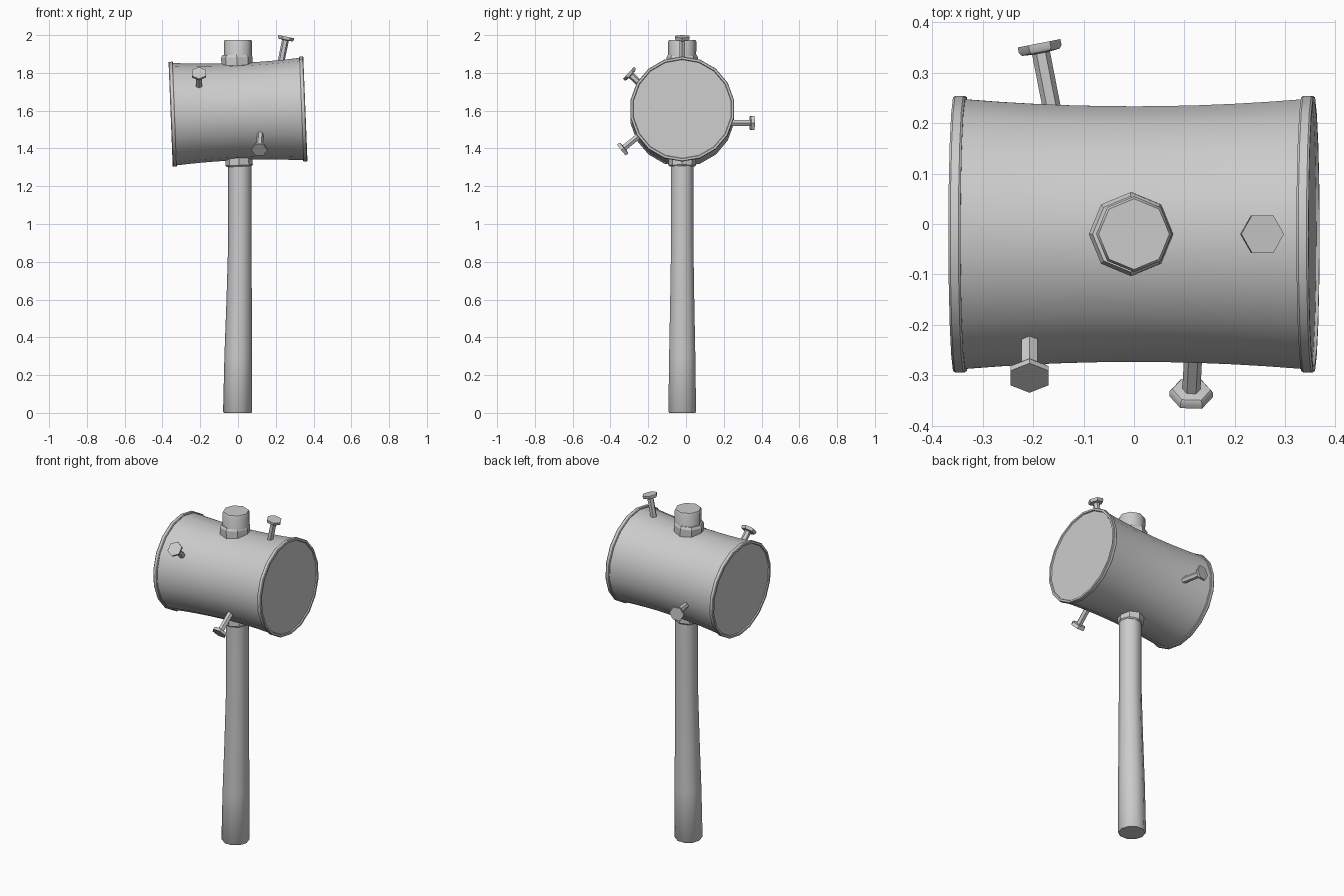
import bpy, bmesh, math
from mathutils import Matrix, Vector

if "Cube" in bpy.data.objects:
    bpy.data.objects.remove(bpy.data.objects["Cube"])


def lathe(name, rings, sides, matrix=None, angle=30, spin=0.0):
    """Closed solid from rings (radius, height, x offset) around local z."""
    bm = bmesh.new()
    loops = []
    for r, h, off in rings:
        loops.append([bm.verts.new((off + r * math.cos(spin + 2 * math.pi * i / sides),
                                    r * math.sin(spin + 2 * math.pi * i / sides), h))
                      for i in range(sides)])
    for a, b in zip(loops, loops[1:]):
        for i in range(sides):
            j = (i + 1) % sides
            bm.faces.new((a[i], a[j], b[j], b[i]))
    bm.faces.new(loops[0][::-1])
    bm.faces.new(loops[-1])
    bmesh.ops.recalc_face_normals(bm, faces=bm.faces)
    mesh = bpy.data.meshes.new(name)
    bm.to_mesh(mesh)
    bm.free()
    obj = bpy.data.objects.new(name, mesh)
    bpy.context.collection.objects.link(obj)
    if matrix:
        obj.matrix_world = matrix
    bpy.ops.object.select_all(action='DESELECT')
    obj.select_set(True)
    bpy.context.view_layer.objects.active = obj
    bpy.ops.object.shade_smooth_by_angle(angle=math.radians(angle))
    return obj


def frame(origin, z_dir, x_hint):
    """Placement with local z along z_dir and local x near x_hint."""
    z = Vector(z_dir).normalized()
    y = z.cross(Vector(x_hint)).normalized()
    x = y.cross(z)
    m = Matrix((x, y, z)).transposed().to_4x4()
    m.translation = origin
    return m


Y = -0.02
tilt = math.radians(2.3)
axis = Vector((math.cos(tilt), 0, math.sin(tilt)))
up = Vector((-math.sin(tilt), 0, math.cos(tilt)))
centre = Vector((0, Y, 1.595))
head_frame = frame(centre, axis, up)

# Barrel head: gently waisted, with raised rims and recessed end faces
half = [(0.257 + 0.014 * (t / 5) ** 2, 0.333 * t / 5, 0) for t in range(6)]
half += [(0.275, 0.333, 0), (0.278, 0.337, 0), (0.278, 0.353, 0), (0.275, 0.357, 0),
         (0.264, 0.357, 0), (0.261, 0.351, 0)]
profile = [(r, -h, 0) for r, h, _ in reversed(half[1:])] + half
lathe("mallet_head", profile, 18, head_frame, 32)

# Tapered handle passing through the head, ending in a knob
lathe("handle", [(0.072, 0, -0.002), (0.077, 0.006, -0.002), (0.073, 0.3, 0.001),
                 (0.067, 0.6, 0.006), (0.062, 0.9, 0.01), (0.062, 1.4, 0.01)],
      10, Matrix.Translation((0, Y, 0)), 40)
lathe("handle_top", [(0.072, 1.75, 0), (0.075, 1.965, 0), (0.070, 1.975, 0)],
      8, Matrix.Translation((0, Y, 0)), 50)

# Collars where the handle enters and leaves the head
lathe("upper_collar", [(0.083, 0.20, 0), (0.083, 0.288, 0), (0.075, 0.302, 0)],
      8, frame(centre + Vector((0.005, 0, 0)), up, axis), 20)
lathe("lower_collar", [(0.066, -0.291, 0), (0.072, -0.284, 0), (0.072, -0.2, 0)],
      8, frame(centre + Vector((-0.005, 0, 0)), up, axis), 20)

# Hexagon-headed nails: (point on barrel, nail head top, corner direction)
nails = [
    ((0.228, Y, 1.86), (0.255, Y, 1.992), (1, 0, 0)),
    ((-0.163, 0.23, 1.535), (-0.188, 0.358, 1.535), (1, 0, 0)),
    ((-0.207, -0.235, 1.735), (-0.207, -0.305, 1.800), (0, 0, 1)),
    ((0.118, -0.245, 1.47), (0.113, -0.342, 1.392), (1, 0, 0)),
]
for n, (base, top, corner) in enumerate(nails, 1):
    base, top = Vector(base), Vector(top)
    length = (top - base).length
    lathe(f"nail_{n}", [(0.018, -0.04, 0), (0.018, length - 0.02, 0),
                        (0.038, length - 0.018, 0), (0.043, length - 0.012, 0),
                        (0.043, length, 0)],
          6, frame(base, top - base, corner), 40)
